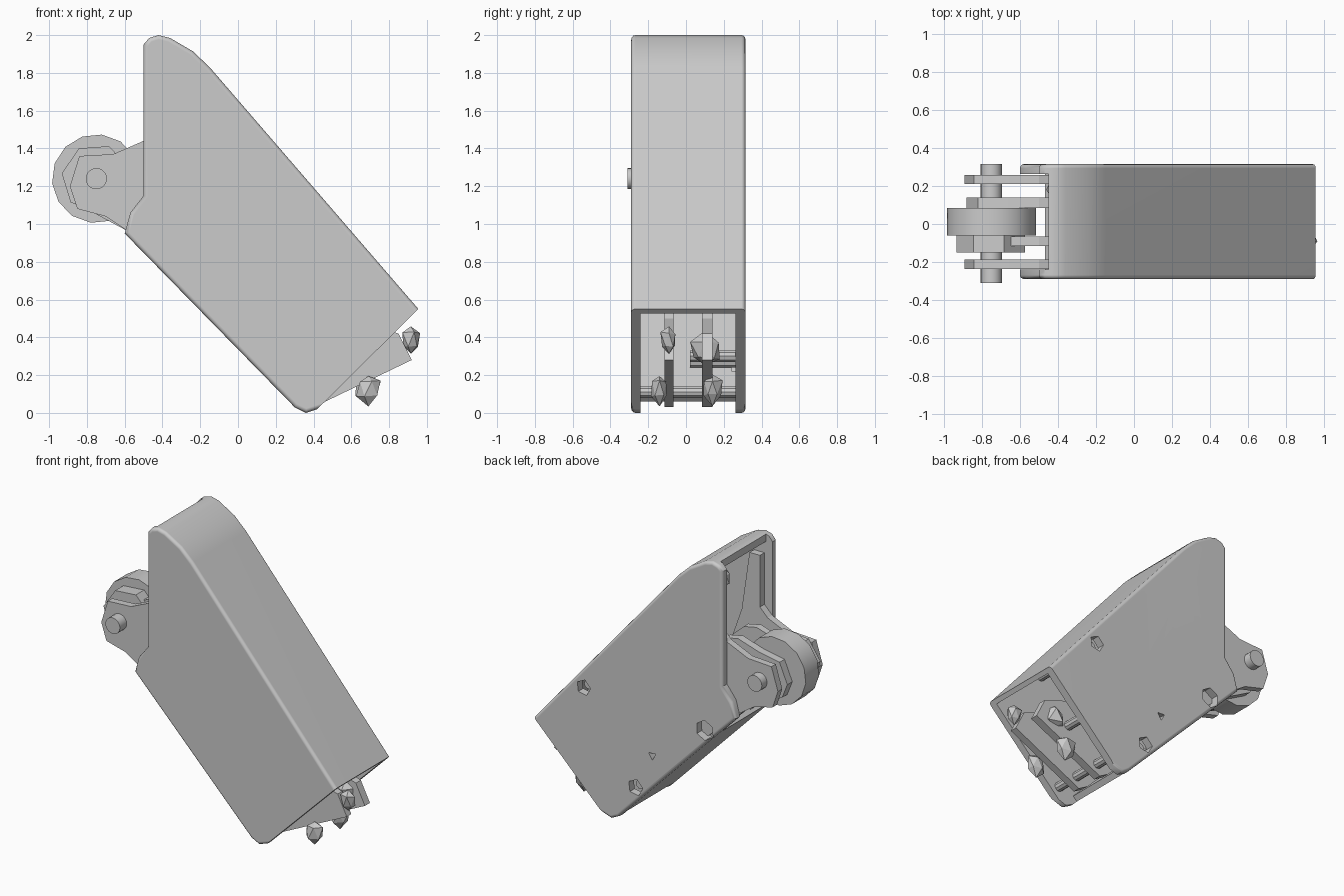
import bpy, bmesh, random
from math import radians, cos, sin, pi
from mathutils import Vector

random.seed(4)
cube = bpy.data.objects.get("Cube")
if cube:
    bpy.data.objects.remove(cube, do_unlink=True)

metal = bpy.data.materials.new("plain grey")
metal.use_nodes = True
GREY = (0.6, 0.6, 0.6, 1)
metal.diffuse_color = GREY
metal.node_tree.nodes["Principled BSDF"].inputs["Base Color"].default_value = GREY


def finish(name, bm):
    """Turn a bmesh into a named object."""
    bmesh.ops.recalc_face_normals(bm, faces=bm.faces)
    mesh = bpy.data.meshes.new(name)
    bm.to_mesh(mesh)
    bm.free()
    mesh.materials.append(metal)
    obj = bpy.data.objects.new(name, mesh)
    bpy.context.collection.objects.link(obj)
    return obj


def plate(name, outline, y0, y1, bevel=0, keep_sharp=None):
    """Extrude an x-z outline along y, optionally rounding its rims."""
    bm = bmesh.new()
    face = bm.faces.new([bm.verts.new((x, y0, z)) for x, z in outline])
    new = bmesh.ops.extrude_face_region(bm, geom=[face])["geom"]
    bmesh.ops.translate(bm, vec=(0, y1 - y0, 0),
                        verts=[v for v in new if isinstance(v, bmesh.types.BMVert)])
    if bevel:
        rims = [e for e in bm.edges
                if abs(e.verts[0].co.y - e.verts[1].co.y) < 1e-4
                and not keep_sharp((e.verts[0].co + e.verts[1].co) / 2)]
        bmesh.ops.bevel(bm, geom=rims, offset=bevel, segments=3,
                        profile=0.5, affect='EDGES')
    return finish(name, bm)


def disc(name, x, z, radius, y0, y1, sides, turn=0):
    ring = [(x + radius * cos(turn + 2 * pi * i / sides),
             z + radius * sin(turn + 2 * pi * i / sides)) for i in range(sides)]
    return plate(name, ring, y0, y1)


def lump(name, centre, size):
    """Rough faceted catch or lever end."""
    bm = bmesh.new()
    bmesh.ops.create_icosphere(bm, subdivisions=1, radius=1)
    for v in bm.verts:
        k = random.uniform(0.7, 1.1)
        v.co = Vector(centre) + Vector([c * s * k for c, s in zip(v.co, size)])
    return finish(name, bm)


def cut(obj, cutter):
    mod = obj.modifiers.new("cut", 'BOOLEAN')
    mod.operation = 'DIFFERENCE'
    mod.solver = 'EXACT'
    mod.object = cutter
    bpy.context.view_layer.update()
    deps = bpy.context.evaluated_depsgraph_get()
    mesh = bpy.data.meshes.new_from_object(obj.evaluated_get(deps))
    obj.modifiers.clear()
    obj.data = mesh
    bpy.data.objects.remove(cutter, do_unlink=True)


def smooth(obj):
    bpy.ops.object.select_all(action='DESELECT')
    obj.select_set(True)
    bpy.context.view_layer.objects.active = obj
    bpy.ops.object.shade_smooth_by_angle(angle=radians(32))
    obj.modifiers.new("flat_sides", 'WEIGHTED_NORMAL').keep_sharp = True


# Housing: rounded slab, hollowed through both ends
housing = plate("housing", [
    (-0.5, 1.95), (-0.47, 1.985), (-0.42, 2.0), (-0.36, 1.985), (-0.24, 1.915),
    (-0.15, 1.83), (0.955, 0.55), (0.42, 0.02), (0.36, 0), (0.3, 0.03),
    (-0.6, 0.95), (-0.57, 1.06), (-0.5, 1.15)], -0.29, 0.315,
    0.022, lambda m: m.x > 0.6 and m.z < 0.4)
cut(housing, plate("cavity", [
    (-0.8, 2.2), (-0.45, 2.2), (-0.45, 1.94), (-0.42, 1.965), (-0.36, 1.95),
    (-0.25, 1.88), (-0.17, 1.81), (1.05, 0.39), (0.9, -0.2), (0.2, -0.01),
    (0.3, 0.09), (-0.44, 0.845), (-0.54, 0.745), (-0.8, 0.8)], -0.24, 0.262))

# Openings in the back wall
for x, z, r, n in [(0.57, 0.86, 0.055, 5), (-0.365, 0.81, 0.07, 6),
                   (0.17, 0.27, 0.058, 5), (0.04, 0.526, 0.032, 3)]:
    cut(housing, disc("hole", x, z, r, 0.24, 0.34, n, 0.5))
smooth(housing)

# Roller, its collar and axle
AX, AZ = -0.75, 1.24
smooth(disc("roller", AX, AZ, 0.235, -0.06, 0.085, 14, 0.1))
disc("roller_collar", AX, AZ, 0.185, -0.15, -0.06, 7, 0.3)
smooth(disc("axle", AX, AZ, 0.056, -0.31, 0.315, 20))

# Outer fork plates, running up inside the slot
outer = [(-0.89, 1.2), (-0.84, 1.36), (-0.66, 1.37), (-0.5, 1.44), (-0.44, 1.5),
         (-0.44, 1.86), (-0.36, 1.86), (-0.3, 1.45), (0, 0.6), (-0.12, 0.53),
         (-0.58, 0.96), (-0.7, 1.04), (-0.85, 1.08)]
plate("outer_fork_left", outer, 0.21, 0.258)
plate("outer_fork_right", outer, -0.236, -0.186)

# Inner link plates, running the full length and out of the lower end
inner = [(-0.88, 1.2), (-0.82, 1.34), (-0.66, 1.37), (-0.5, 1.42), (-0.4, 1.4),
         (0.6, 0.5), (0.85, 0.42), (0.92, 0.28), (0.4, 0.03), (0.33, 0.07),
         (-0.58, 0.96), (-0.84, 1.1)]
plate("inner_link_left", inner, 0.085, 0.14)
plate("inner_link_right", inner, -0.115, -0.065)

# Cross pins between the walls
for i, (x, z, y0) in enumerate([(0.57, 0.86, -0.24), (0.17, 0.27, 0.02),
                                (0.42, 0.11, -0.24), (0.66, 0.3, 0.02)]):
    smooth(disc("cross_pin_%d" % i, x, z, 0.032, y0, 0.262, 10))

# Rough catches at the lower end and in the slot
for name, centre, size in [
        ("upper_catch", (0.915, -0.09, 0.385), (0.06, 0.05, 0.09)),
        ("middle_catch", (0.76, 0.1, 0.33), (0.09, 0.09, 0.1)),
        ("lower_catch_left", (0.69, 0.14, 0.13), (0.08, 0.06, 0.09)),
        ("lower_catch_right", (0.69, -0.14, 0.13), (0.07, 0.05, 0.09)),
        ("slot_catch", (-0.42, 0.18, 1.84), (0.05, 0.05, 0.08))]:
    lump(name, centre, size)
